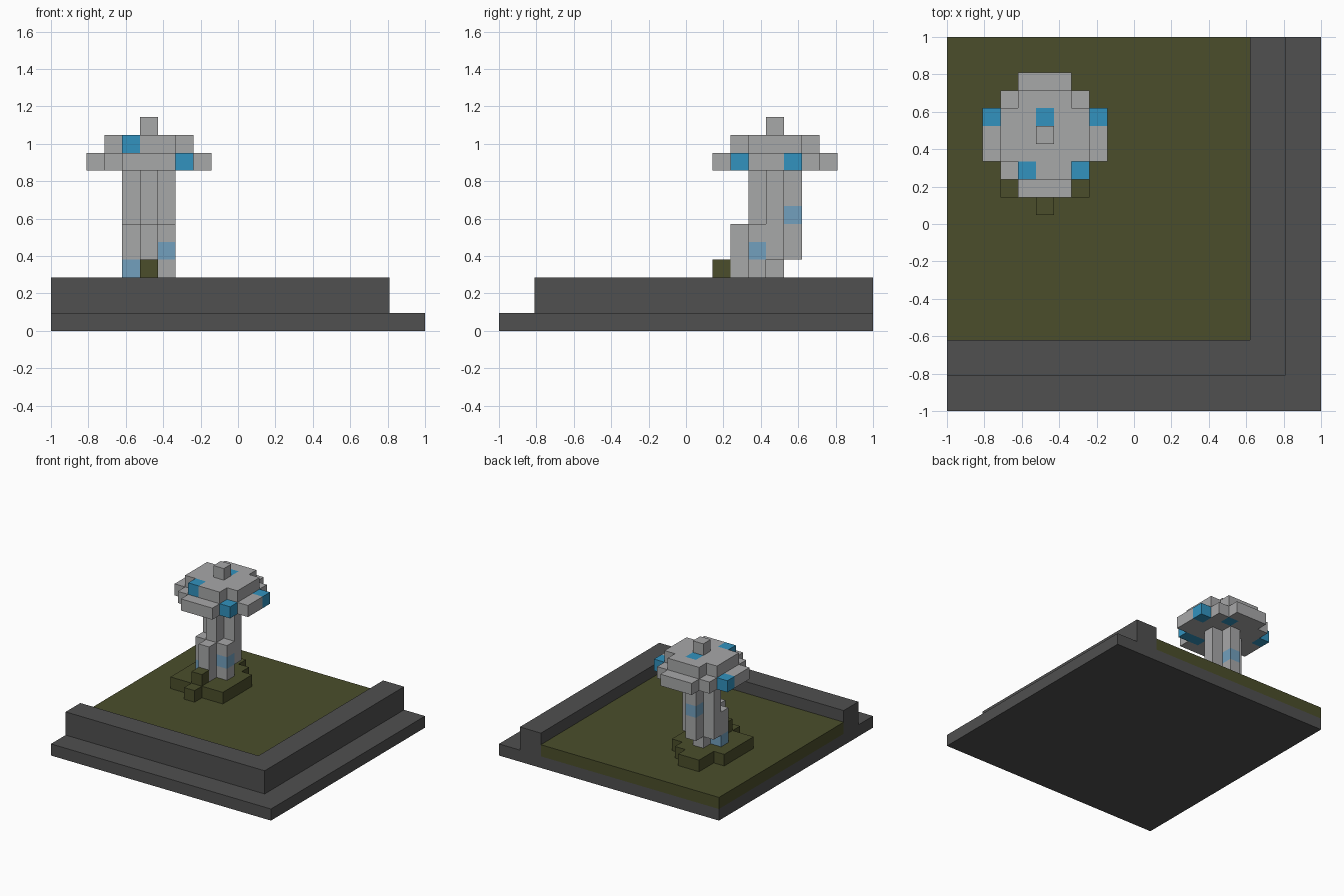
import bpy, bmesh
from mathutils import Vector

cube = bpy.data.objects.get("Cube")
if cube:
    bpy.data.objects.remove(cube, do_unlink=True)

U = 2 / 21  # size of one block


def material(name, color):
    m = bpy.data.materials.new(name)
    m.use_nodes = True
    m.diffuse_color = (*color, 1)
    bsdf = m.node_tree.nodes["Principled BSDF"]
    bsdf.inputs["Base Color"].default_value = (*color, 1)
    bsdf.inputs["Roughness"].default_value = 0.9
    return m


STONE = material("dark stone", (0.080, 0.080, 0.080))
MOSS = material("moss green", (0.070, 0.076, 0.024))
FLESH = material("pale grey", (0.390, 0.392, 0.396))
BLUE = material("bright blue", (0.032, 0.290, 0.520))
PALE = material("faded blue", (0.170, 0.352, 0.515))

AXES = [Vector(a) for a in ((1, 0, 0), (0, 1, 0), (0, 0, 1))]


def box(x0, x1, y0, y1, z0, z1):
    """All block cells inside a range."""
    return {(x, y, z) for x in range(x0, x1) for y in range(y0, y1) for z in range(z0, z1)}


def rows(y0, z, spans):
    """One layer of cells, one (x start, x end) span per row."""
    return set().union(*(box(a, b, y0 + n, y0 + n + 1, z, z + 1) for n, (a, b) in enumerate(spans)))


def plus(x, y, z0, z1):
    """Column with a plus-shaped section."""
    return box(x - 1, x + 2, y, y + 1, z0, z1) | box(x, x + 1, y - 1, y + 2, z0, z1)


def block_part(name, cells, mat, spots=(), spot_mat=None):
    """Skin a set of cells with outer faces only; spot cells get the second material."""
    bm = bmesh.new()
    corners = {}

    def vert(p):
        key = tuple(round(c) for c in p)
        if key not in corners:
            corners[key] = bm.verts.new(((key[0] * U) - 1, (key[1] * U) - 1, key[2] * U))
        return corners[key]

    for cell in sorted(cells):
        for k in range(3):
            n, u, v = AXES[k], AXES[(k + 1) % 3], AXES[(k + 2) % 3]
            for side in (0, 1):
                near = Vector(cell) + n * (2 * side - 1)
                if tuple(round(c) for c in near) in cells:
                    continue
                o = Vector(cell) + n * side
                quad = [o, o + u, o + u + v, o + v]
                face = bm.faces.new([vert(p) for p in (quad if side else quad[::-1])])
                face.material_index = int(cell in spots)
    # merge flat areas of one colour
    bmesh.ops.dissolve_limit(bm, angle_limit=0.01, verts=bm.verts[:], edges=bm.edges[:],
                             delimit={'MATERIAL'})
    mesh = bpy.data.meshes.new(name)
    bm.to_mesh(mesh)
    bm.free()
    mesh.materials.append(mat)
    if spot_mat:
        mesh.materials.append(spot_mat)
    obj = bpy.data.objects.new(name, mesh)
    bpy.context.collection.objects.link(obj)
    return obj


# Stepped stone base with a wall along the front and one side
block_part("base_slab", box(0, 21, 0, 21, 0, 1), STONE)
block_part("corner_wall", box(0, 19, 2, 4, 1, 3) | box(17, 19, 4, 21, 1, 3), STONE)

# Ground and the mound around the stem
block_part("ground", box(0, 17, 4, 21, 1, 2), MOSS)
mound = rows(11, 2, [(5, 6), (3, 8), (3, 8), (3, 8), (3, 8), (4, 7), (4, 6)])
block_part("mound", mound | {(5, 12, 3)}, MOSS)

# Bent stem: lower column, then an upper column one block further back
block_part("stem", plus(5, 14, 3, 6) | plus(5, 15, 4, 9), FLESH,
           {(4, 14, 3), (6, 14, 4), (5, 16, 6)}, PALE)

# Cap: wide brim, smaller crown, knob
block_part("cap_brim", rows(12, 9, [(4, 7), (3, 8), (2, 9), (2, 9), (2, 9), (3, 8), (4, 7)]), FLESH,
           {(7, 13, 9), (2, 16, 9), (8, 16, 9), (6, 17, 9), (6, 13, 9)}, BLUE)
block_part("cap_crown", rows(13, 10, [(4, 7), (3, 8), (3, 8), (3, 8), (4, 7)]), FLESH,
           {(4, 13, 10), (5, 16, 10)}, BLUE)
block_part("cap_knob", {(5, 15, 11)}, FLESH)
